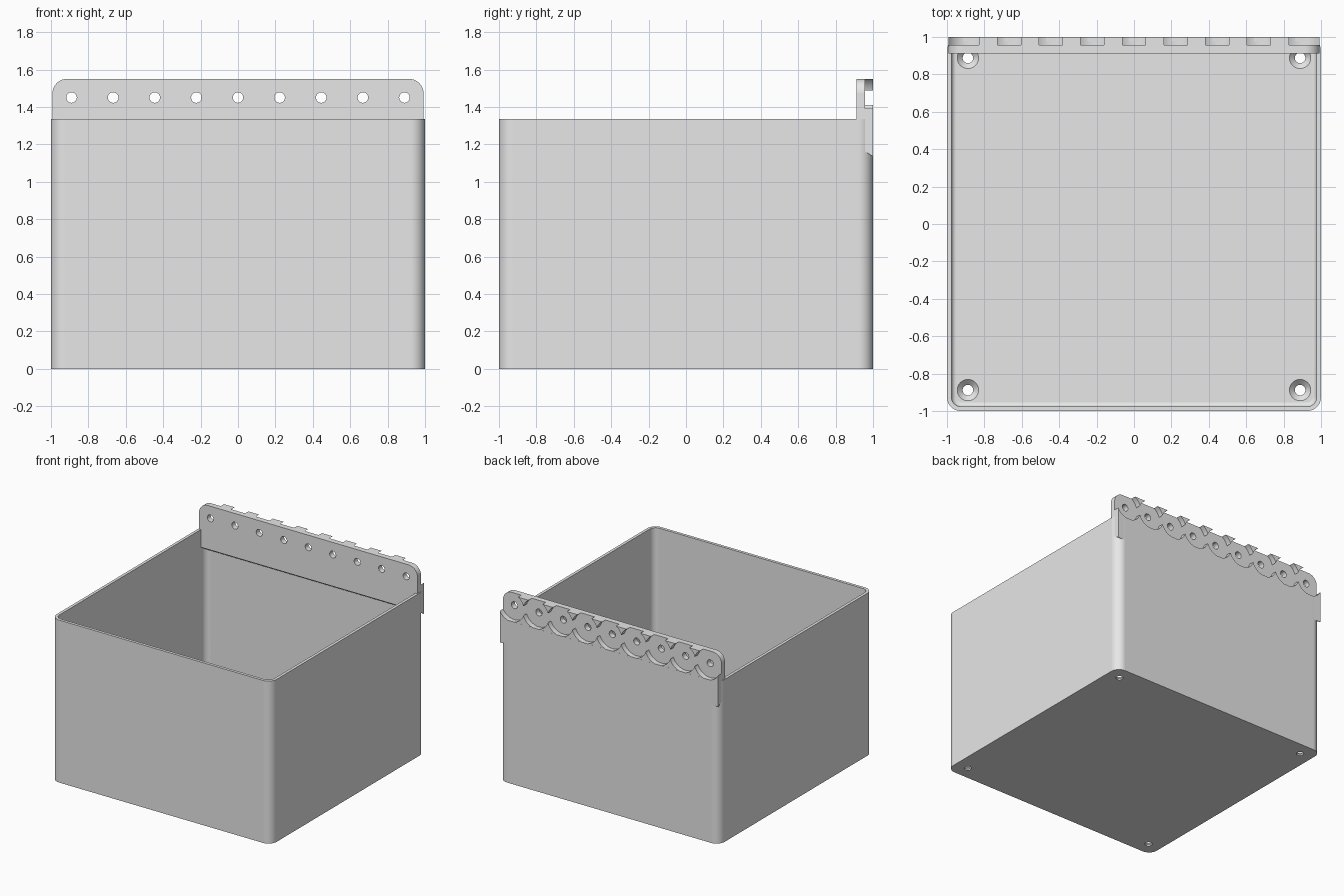
import bpy, bmesh, math
from mathutils import Matrix

cube = bpy.data.objects.get("Cube")
if cube:
    bpy.data.objects.remove(cube, do_unlink=True)

grey = bpy.data.materials.new("plain_grey")
grey.use_nodes = True
grey.diffuse_color = (0.8, 0.8, 0.8, 1)
grey.node_tree.nodes["Principled BSDF"].inputs["Base Color"].default_value = (0.8, 0.8, 0.8, 1)

HEIGHT, WALL, FLOOR, CORNER = 1.335, 0.024, 0.04, 0.075
RAIL_TOP, RAIL_FRONT, RAIL_BACK, RAIL_HALF = 1.55, 0.912, 0.9995, 0.993
PITCH, HOLE_Z = 0.2225, 1.45


def make_object(name, bm):
    bmesh.ops.recalc_face_normals(bm, faces=bm.faces)
    mesh = bpy.data.meshes.new(name)
    bm.to_mesh(mesh)
    bm.free()
    mesh.materials.append(grey)
    obj = bpy.data.objects.new(name, mesh)
    bpy.context.collection.objects.link(obj)
    return obj


def arc(cx, cy, r, start, end, steps=10):
    angles = [math.radians(start + (end - start) * i / steps) for i in range(steps + 1)]
    return [(cx + r * math.cos(a), cy + r * math.sin(a)) for a in angles]


def rounded_square(inset):
    c, r = 1 - CORNER, CORNER - inset
    points = []
    for quarter, (sx, sy) in enumerate([(1, 1), (-1, 1), (-1, -1), (1, -1)]):
        points += arc(sx * c, sy * c, r, quarter * 90, quarter * 90 + 90)
    return points


def loft(name, rings):
    """Skin a list of equal-length rings of 3D points and cap both ends."""
    bm = bmesh.new()
    loops = [[bm.verts.new(p) for p in ring] for ring in rings]
    n = len(loops[0])
    for a, b in zip(loops, loops[1:]):
        for i in range(n):
            j = (i + 1) % n
            bm.faces.new((a[i], a[j], b[j], b[i]))
    bm.faces.new(loops[0])
    bm.faces.new(loops[-1])
    return make_object(name, bm)


def cut(target, r1, r2, depth, location, along_y=False):
    """Subtract a cylinder or cone, centred at location."""
    bm = bmesh.new()
    bmesh.ops.create_cone(bm, cap_ends=True, segments=48, radius1=r1, radius2=r2, depth=depth)
    turn = Matrix.Rotation(math.radians(90), 4, 'X') if along_y else Matrix()
    bmesh.ops.transform(bm, matrix=Matrix.Translation(location) @ turn, verts=bm.verts)
    cutter = make_object("cutter", bm)
    cutter.hide_render = True
    mod = target.modifiers.new("cut", 'BOOLEAN')
    mod.operation, mod.solver, mod.object = 'DIFFERENCE', 'EXACT', cutter
    bpy.context.view_layer.objects.active = target
    bpy.ops.object.modifier_apply(modifier=mod.name)
    bpy.data.objects.remove(cutter, do_unlink=True)


def finish(obj):
    bpy.ops.object.select_all(action='DESELECT')
    obj.select_set(True)
    bpy.context.view_layer.objects.active = obj
    bpy.ops.object.shade_smooth_by_angle(angle=math.radians(30))
    obj.modifiers.new("flat_sides", 'WEIGHTED_NORMAL').keep_sharp = True


# Open bin: outer wall, rim, inner wall and a small fillet round the floor
levels = [(0, 0), (0, HEIGHT), (WALL, HEIGHT)]
FILLET = 0.025
for i in range(5):
    a = math.radians(90 * i / 4)
    levels.append((WALL + FILLET * (1 - math.cos(a)), FLOOR + FILLET * (1 - math.sin(a))))
bin_body = loft("bin_body", [[(x, y, z) for x, y in rounded_square(inset)] for inset, z in levels])

# Countersunk screw holes in the floor corners
for sx in (-1, 1):
    for sy in (-1, 1):
        x, y = sx * 0.888, sy * 0.888
        cut(bin_body, 0.028, 0.028, 0.2, (x, y, 0))
        cut(bin_body, 0.028, 0.058, 0.03, (x, y, FLOOR - 0.014))
finish(bin_body)

# Hanging rail along the back, rounded on top and sloped underneath
R = 0.08
top = arc(RAIL_HALF - R, RAIL_TOP - R, R, 0, 90) + arc(R - RAIL_HALF, RAIL_TOP - R, R, 90, 180)
rings = []
for y, bottom in ((RAIL_FRONT, 1.19), (RAIL_BACK, 1.135)):
    outline = top + [(-RAIL_HALF, bottom), (RAIL_HALF, bottom)]
    rings.append([(x, y, z) for x, z in outline])
rail = loft("hanging_rail", rings)

# Round pockets in the rail's back, each with a through hole
for i in range(-4, 5):
    cut(rail, 0.118, 0.118, 0.1, (i * PITCH, 0.957 + 0.05, HOLE_Z), True)
    cut(rail, 0.028, 0.028, 0.3, (i * PITCH, 0.95, HOLE_Z), True)
finish(rail)
